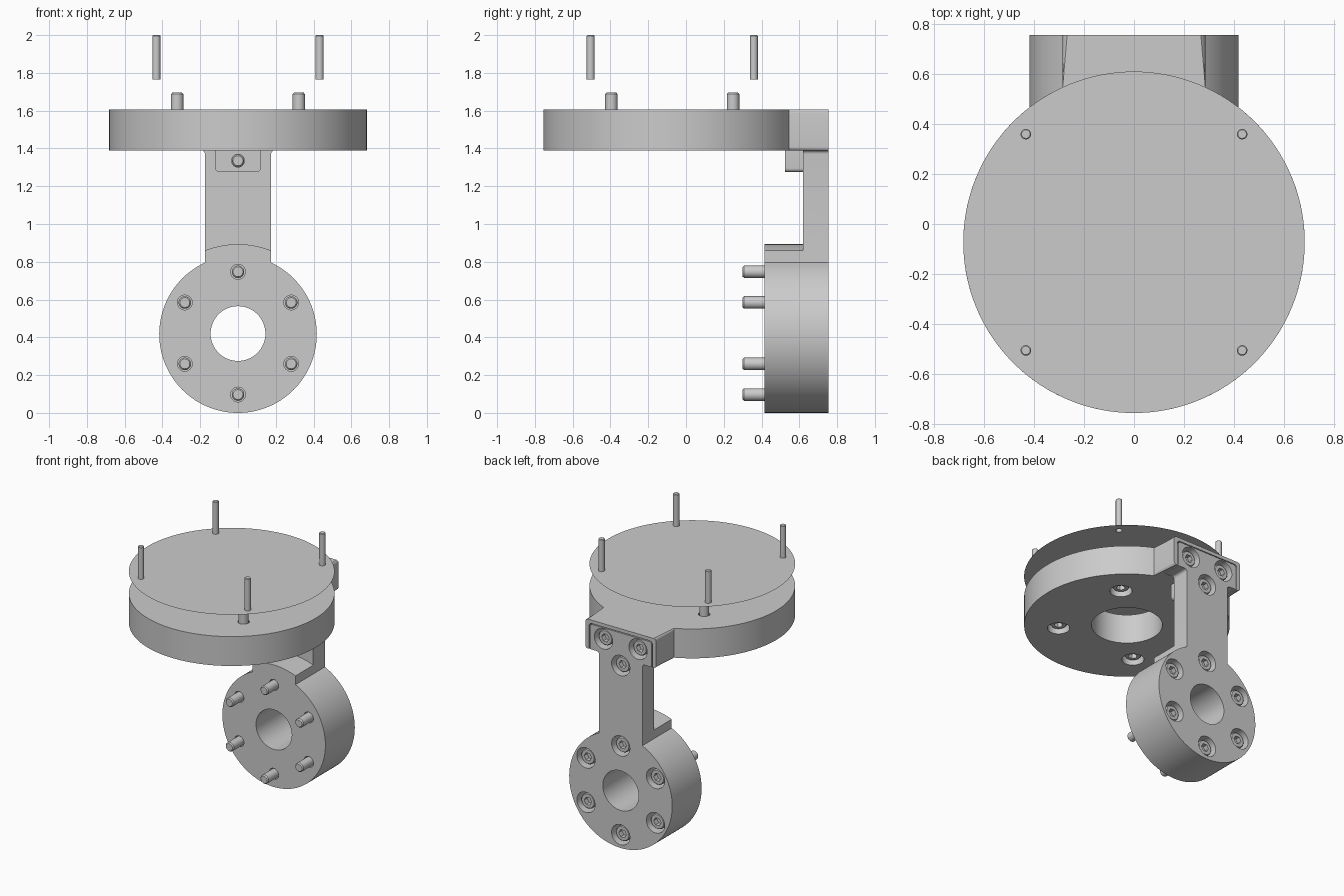
import bpy, bmesh
from math import pi, cos, sin, acos, radians
from mathutils import Matrix, Vector

if "Cube" in bpy.data.objects:
    bpy.data.objects.remove(bpy.data.objects["Cube"])

TO_FRONT = Matrix.Rotation(pi / 2, 4, 'X')   # local z -> -y
UP = Matrix.Identity(4)
BACK, WHEEL_Z, WHEEL_R = 0.755, 0.417, 0.417
PLATE_Y, PLATE_R = -0.073, 0.682


def make(name, bm):
    mesh = bpy.data.meshes.new(name)
    bm.to_mesh(mesh)
    bm.free()
    obj = bpy.data.objects.new(name, mesh)
    bpy.context.collection.objects.link(obj)
    return obj


def activate(obj):
    bpy.ops.object.select_all(action='DESELECT')
    obj.select_set(True)
    bpy.context.view_layer.objects.active = obj


def smooth(obj):
    activate(obj)
    bpy.ops.object.shade_smooth_by_angle(angle=radians(30))


def cut(obj, bm):
    cutter = make("cutter", bm)
    cutter.hide_render = True
    mod = obj.modifiers.new("cut", 'BOOLEAN')
    mod.operation, mod.solver, mod.object = 'DIFFERENCE', 'EXACT', cutter
    activate(obj)
    bpy.ops.object.modifier_apply(modifier=mod.name)
    bpy.data.objects.remove(cutter)


def lathe(bm, rings, loc, rot=UP, segs=36, cap_start=True):
    """Rings are (radius, z) or (radius, z, True) for a hexagonal ring."""
    m = Matrix.Translation(loc) @ rot
    loops = []
    for ring in rings:
        loop = []
        for i in range(segs):
            t = 2 * pi * i / segs
            r = ring[0]
            if len(ring) > 2:
                r *= cos(pi / 6) / cos(t % (pi / 3) - pi / 6)
            loop.append(bm.verts.new(m @ Vector((r * cos(t), r * sin(t), ring[1]))))
        loops.append(loop)
    faces = []
    for a, b in zip(loops, loops[1:]):
        for i in range(segs):
            j = (i + 1) % segs
            faces.append(bm.faces.new((a[i], a[j], b[j], b[i])))
    if cap_start:
        faces.append(bm.faces.new(loops[0][::-1]))
    faces.append(bm.faces.new(loops[-1]))
    return bm


def prism(points, start, end):
    bm = bmesh.new()
    face = bm.faces.new([bm.verts.new(Vector(p)) for p in points])
    bmesh.ops.translate(bm, verts=bm.verts, vec=start)
    new = bmesh.ops.extrude_face_region(bm, geom=[face])['geom']
    bmesh.ops.translate(bm, vec=Vector(end) - Vector(start),
                        verts=[v for v in new if isinstance(v, bmesh.types.BMVert)])
    bmesh.ops.recalc_face_normals(bm, faces=bm.faces)
    return bm


def mirrored(right):
    """Closed xz outline from its right half, listed bottom to top."""
    pts = right + [(-x, z) for x, z in reversed(right)]
    return [(x, 0, z) for x, z in pts]


def corner(cx, cz, r, a0, a1, n=6):
    return [(cx + r * cos(radians(a0 + (a1 - a0) * i / n)),
             cz + r * sin(radians(a0 + (a1 - a0) * i / n))) for i in range(n + 1)]


def arc(r, a0, a1, n):
    return [(r * cos(a0 + (a1 - a0) * i / n), r * sin(a0 + (a1 - a0) * i / n)) for i in range(n + 1)]


def screw(name, loc, rot, length):
    rings = [(0.03, 0.035, True), (0.03, 0, True), (0.05, 0), (0.056, 0.007), (0.056, 0.07),
             (0.033, 0.07), (0.033, length - 0.008), (0.026, length)]
    smooth(make(name, lathe(bmesh.new(), rings, loc, rot)))


def counterbores(places, rot, length):
    bm = bmesh.new()
    for p in places:
        lathe(bm, [(0.074, -0.05), (0.074, 0.1), (0.039, 0.1), (0.039, length)], p, rot)
    return bm


wheel_spots = [(0.325 * sin(k * pi / 3), BACK, WHEEL_Z + 0.005 + 0.325 * cos(k * pi / 3)) for k in range(6)]
head_spots = [(-0.14, BACK, 1.493), (0.14, BACK, 1.493), (0, BACK, 1.335)]
plate_spots = [(sx * 0.322, PLATE_Y + sy * 0.322, 1.39) for sx in (-1, 1) for sy in (-1, 1)]

# Hanging arm: round hub, neck and T-shaped head in one outline
a = acos(0.175 / WHEEL_R)
hub = [(x, 0, WHEEL_Z + z) for x, z in arc(WHEEL_R, pi - a, 2 * pi + a, 96)]
head = corner(0.195, 1.37, 0.02, 180, 90) + [(0.25, 1.39)] + corner(0.23, 1.554, 0.02, 0, 90)
arm = make("arm_with_hub", prism(hub + mirrored(head), (0, 0.415, 0), (0, BACK, 0)))
half = pi / 2 - acos(0.3 / 0.476)
relief = [(x, 0, WHEEL_Z + z) for x, z in arc(0.476, pi - half - 0.35, half + 0.35, 48)]
relief += [(0.6, 0, relief[-1][2]), (0.6, 0, 1.8), (-0.6, 0, 1.8), (-0.6, 0, relief[-1][2])]
cut(arm, prism(relief, (0, 0.3, 0), (0, 0.62, 0)))
cut(arm, lathe(bmesh.new(), [(0.145, 0), (0.145, 0.6)], (0, 0.9, WHEEL_Z + 0.003), TO_FRONT, 64))
cut(arm, counterbores(wheel_spots, TO_FRONT, 0.5))
cut(arm, counterbores(head_spots, TO_FRONT, 0.3))
smooth(arm)

# Round plate with a back lug that has a pocket for the arm head
b = acos(0.285 / PLATE_R)
rim = [(x, y + PLATE_Y, 0) for x, y in arc(PLATE_R, pi - b, 2 * pi + b, 128)]
bm = prism(rim + [(0.285, BACK, 0), (-0.285, BACK, 0)], (0, 0, 1.39), (0, 0, 1.605))
edges = [e for e in bm.edges if all(abs(abs(v.co.x) - 0.285) < 1e-4 and v.co.y > 0.5 for v in e.verts)
         and abs(e.verts[0].co.y - e.verts[1].co.y) > 0.1]
bmesh.ops.bevel(bm, geom=edges, offset=0.018, segments=4, profile=0.5, affect='EDGES')
plate = make("round_plate", bm)
pocket = [(0.256, 1.3)] + corner(0.236, 1.56, 0.02, 0, 90)
cut(plate, prism(mirrored(pocket), (0, 0.618, 0), (0, 0.85, 0)))
cut(plate, lathe(bmesh.new(), [(0.235, 1.3), (0.235, 1.7)], (0, PLATE_Y, 0), UP, 72))
cut(plate, counterbores(plate_spots, UP, 0.4))
smooth(plate)

# Small tab under the plate that takes the lowest head screw
tab = make("screw_tab", prism(mirrored(corner(0.1, 1.295, 0.02, -90, 0) + [(0.12, 1.392)]),
                              (0, 0.525, 0), (0, 0.619, 0)))
cut(tab, lathe(bmesh.new(), [(0.034, 0), (0.034, 0.4)], (0, 0.8, 1.335), TO_FRONT))
smooth(tab)

# Socket screws
for i, (x, y, z) in enumerate(wheel_spots):
    screw(f"hub_screw_{i + 1}", (x, y - 0.022, z), TO_FRONT, 0.433)
for i, (x, y, z) in enumerate(head_spots):
    screw(f"head_screw_{i + 1}", (x, y - 0.022, z), TO_FRONT, 0.203)
for i, (x, y, z) in enumerate(plate_spots):
    screw(f"plate_screw_{i + 1}", (x, y, z + 0.025), UP, 0.28)

# Thin top sheet with open hollow pins rising from its holes
SHEET_Z = 1.765
pin_spots = [(sx * 0.432, PLATE_Y + sy * 0.432, SHEET_Z) for sx in (-1, 1) for sy in (-1, 1)]
bm = bmesh.new()
for (cx, cy, cz), r, n in [((0, PLATE_Y, SHEET_Z), PLATE_R, 128)] + [(p, 0.021, 24) for p in pin_spots]:
    vs = [bm.verts.new((cx + x, cy + y, cz)) for x, y in arc(r, 0, 2 * pi, n)[:-1]]
    for v, w in zip(vs, vs[1:] + vs[:1]):
        bm.edges.new((v, w))
bmesh.ops.triangle_fill(bm, edges=bm.edges[:], use_beauty=True, normal=(0, 0, 1))
make("top_sheet", bm)
for i, p in enumerate(pin_spots):
    pin = lathe(bmesh.new(), [(0.021, 0), (0.021, 0.231), (0.017, 0.235)], p, UP, 24, cap_start=False)
    smooth(make(f"pin_{i + 1}", pin))
